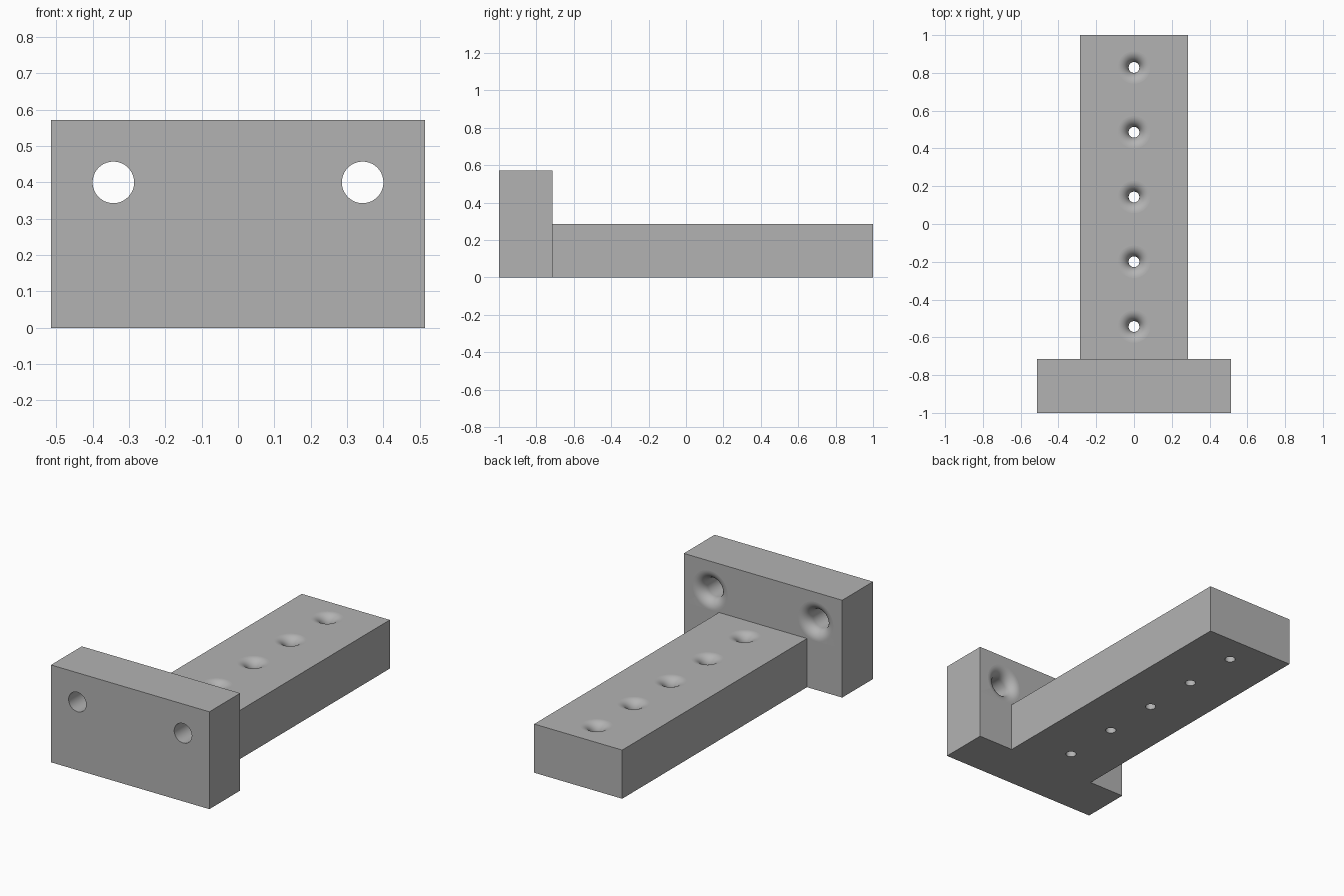
import bpy, bmesh, math
from mathutils import Matrix, Vector

cube = bpy.data.objects.get("Cube")
if cube:
    bpy.data.objects.remove(cube, do_unlink=True)

U = 1 / 35          # design unit: the part is 70 units long
SIDES, ARC = 64, 12

grey = bpy.data.materials.new("plain_grey")
grey.use_nodes = True
colour = (0.45, 0.45, 0.45, 1)
grey.diffuse_color = colour
grey.node_tree.nodes["Principled BSDF"].inputs["Base Color"].default_value = colour


def finish(name, bm):
    bmesh.ops.recalc_face_normals(bm, faces=bm.faces)
    mesh = bpy.data.meshes.new(name)
    bm.to_mesh(mesh)
    bm.free()
    mesh.materials.append(grey)
    obj = bpy.data.objects.new(name, mesh)
    bpy.context.collection.objects.link(obj)
    return obj


def add_hole(bm, mouth, turn, radius, fillet, depth):
    """Cutter along local -z from the mouth, with a rounded flare at the mouth."""
    flare = radius + fillet
    profile = [(0, U), (flare, U)]
    for i in range(ARC + 1):
        a = math.pi / 2 * i / ARC
        profile.append((flare - fillet * math.sin(a), -fillet * (1 - math.cos(a))))
    profile += [(radius, -depth - U), (0, -depth - U)]
    place = Matrix.Translation(mouth) @ turn
    verts = [bm.verts.new(place @ Vector((r, 0, z))) for r, z in profile]
    edges = [bm.edges.new(pair) for pair in zip(verts, verts[1:])]
    axis = place.to_3x3() @ Vector((0, 0, 1))
    bmesh.ops.spin(bm, geom=verts + edges, cent=mouth, axis=axis,
                   angle=math.tau, steps=SIDES, use_merge=True)
    bmesh.ops.remove_doubles(bm, verts=bm.verts, dist=1e-5)


# T-shaped body: outline extruded up, then the front plate raised
bm = bmesh.new()
half = [(18, -35), (18, -25), (10, -25), (10, 35)]
outline = half + [(-x, y) for x, y in reversed(half)]
base = bm.faces.new([bm.verts.new((x * U, y * U, 0)) for x, y in outline])
top = bmesh.ops.extrude_face_region(bm, geom=[base])["geom"]
bmesh.ops.translate(bm, verts=[v for v in top if isinstance(v, bmesh.types.BMVert)],
                    vec=(0, 0, 10 * U))
bm.faces.ensure_lookup_table()
lid = next(f for f in bm.faces if all(v.co.z > 5 * U for v in f.verts))
inner = [v for v in lid.verts if abs(v.co.y + 25 * U) < 1e-4 and abs(v.co.x) < 11 * U]
bmesh.ops.connect_verts(bm, verts=inner)
plate = next(f for f in bm.faces if all(v.co.z > 5 * U and v.co.y < -24 * U for v in f.verts))
raised = bmesh.ops.extrude_face_region(bm, geom=[plate])["geom"]
bmesh.ops.translate(bm, verts=[v for v in raised if isinstance(v, bmesh.types.BMVert)],
                    vec=(0, 0, 10 * U))
bmesh.ops.dissolve_limit(bm, angle_limit=0.01, verts=bm.verts, edges=bm.edges)
body = finish("flanged_bar", bm)

# Row of bar holes flared upward, pair of plate holes flared toward the back
bm = bmesh.new()
for i in range(5):
    add_hole(bm, Vector((0, (-19 + 12 * i) * U, 10 * U)), Matrix(), U, 2 * U, 10 * U)
for side in (-1, 1):
    add_hole(bm, Vector((side * 12 * U, -25 * U, 14 * U)),
             Matrix.Rotation(-math.pi / 2, 4, "X"), 2 * U, 2 * U, 10 * U)
cutter = finish("hole_cutter", bm)
cutter.hide_render = True

# Cut the holes, keep the block faces flat and the hole walls smooth
cut = body.modifiers.new("holes", "BOOLEAN")
cut.operation, cut.solver, cut.object = "DIFFERENCE", "EXACT", cutter
bpy.context.view_layer.objects.active = body
body.select_set(True)
bpy.ops.object.modifier_apply(modifier=cut.name)
bpy.data.objects.remove(cutter, do_unlink=True)
for poly in body.data.polygons:
    poly.use_smooth = poly.area < 0.01
